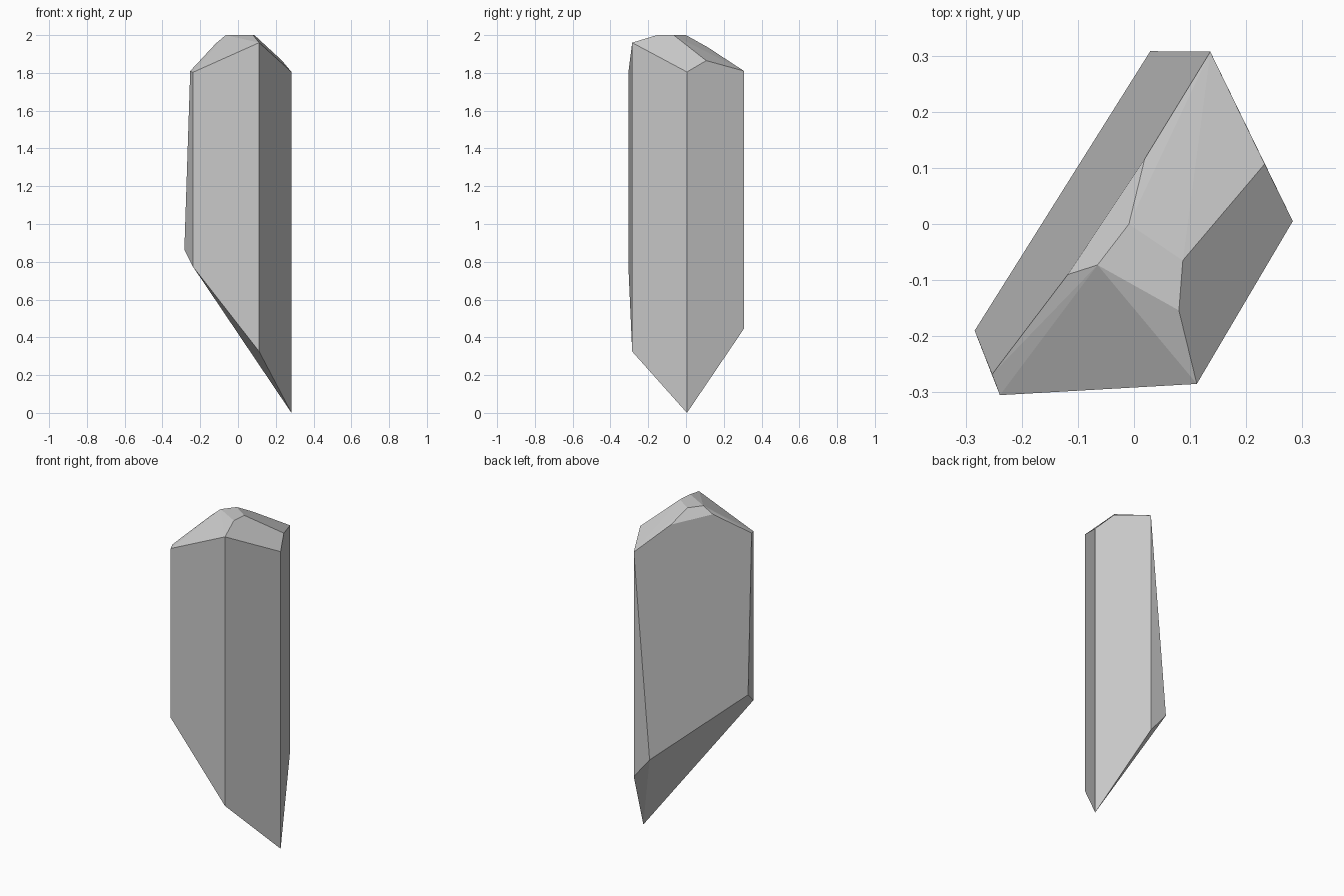
import bpy, bmesh, math

if "Cube" in bpy.data.objects:
    bpy.data.objects.remove(bpy.data.objects["Cube"])

# Vertical prism edges: (x, y, bottom z, top z)
columns = [
    (0.283, 0.005, 0.0, 1.805),
    (0.112, -0.285, 0.325, 1.96),
    (-0.239, -0.305, 0.775, 1.803),
    (0.136, 0.307, 0.446, 1.81),
]
# Flared lower corners of the back face and its upper shoulder
shoulder = [(0.029, 0.308, 0.576), (-0.284, -0.19, 0.865), (-0.253, -0.268, 1.81)]
# Bevelled crown: flat summit, then the facet corners below it
summit = [(-0.065, -0.073), (0.08, -0.154), (0.087, -0.065), (-0.009, 0.0)]
facets = [(-0.118, -0.09, 1.955), (0.019, 0.116, 1.935), (0.233, 0.107, 1.865)]

points = [(x, y, z) for x, y, lo, hi in columns for z in (lo, hi)]
points += shoulder + [(x, y, 2.0) for x, y in summit] + facets

# Crystal: wrap the corners in flat facets
bm = bmesh.new()
for p in points:
    bm.verts.new(p)
res = bmesh.ops.convex_hull(bm, input=bm.verts[:])
loose = [v for v in bm.verts if not v.link_faces]
bmesh.ops.delete(bm, geom=loose, context='VERTS')
bmesh.ops.dissolve_limit(bm, angle_limit=math.radians(2.5),
                         verts=bm.verts[:], edges=bm.edges[:])
bmesh.ops.recalc_face_normals(bm, faces=bm.faces[:])

mesh = bpy.data.meshes.new("crystal_shard")
bm.to_mesh(mesh)
bm.free()
bpy.context.collection.objects.link(bpy.data.objects.new("crystal_shard", mesh))
